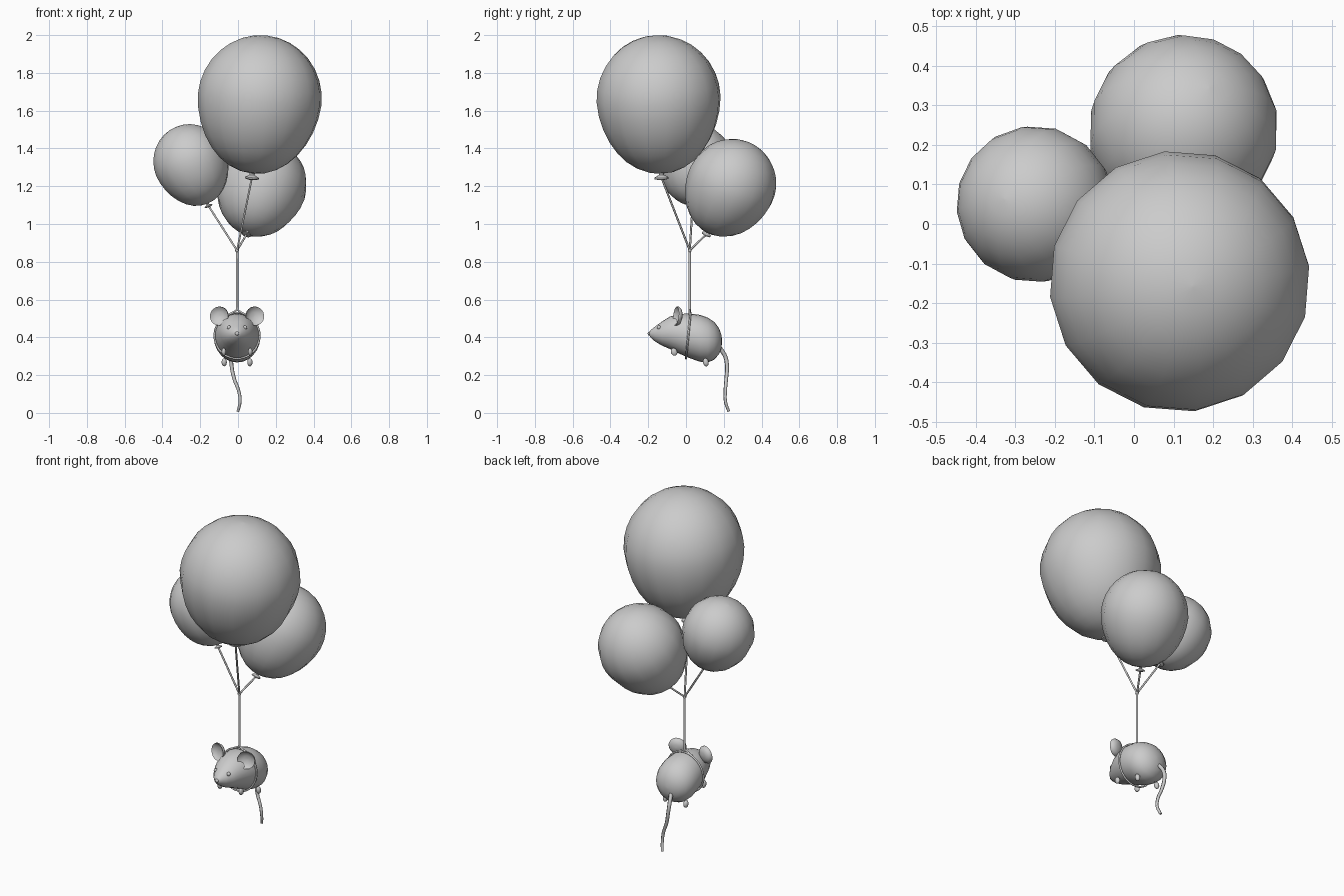
import bpy, bmesh, math
from mathutils import Vector

if "Cube" in bpy.data.objects:
    bpy.data.objects.remove(bpy.data.objects["Cube"])

grey = bpy.data.materials.new("soft grey")
grey.diffuse_color = (0.6, 0.6, 0.6, 1)
grey.use_nodes = True
grey.node_tree.nodes["Principled BSDF"].inputs["Base Color"].default_value = grey.diffuse_color


def finish(name, bm, angle=60):
    bmesh.ops.recalc_face_normals(bm, faces=bm.faces)
    me = bpy.data.meshes.new(name)
    bm.to_mesh(me)
    bm.free()
    ob = bpy.data.objects.new(name, me)
    bpy.context.collection.objects.link(ob)
    me.materials.append(grey)
    bpy.ops.object.select_all(action='DESELECT')
    ob.select_set(True)
    bpy.context.view_layer.objects.active = ob
    bpy.ops.object.shade_smooth_by_angle(angle=math.radians(angle))
    return ob


def skin(bm, rings):
    """Join rings of points into a closed skin with capped ends."""
    loops = [[bm.verts.new(p) for p in ring] for ring in rings]
    n = len(loops[0])
    for a, b in zip(loops, loops[1:]):
        for i in range(n):
            bm.faces.new((a[i], a[(i + 1) % n], b[(i + 1) % n], b[i]))
    bm.faces.new(loops[0])
    bm.faces.new(loops[-1])


def lathe(name, profile, origin, axis, segs, angle=60):
    """Spin (radius, height) pairs about an axis through origin."""
    bm = bmesh.new()
    rot = Vector((0, 0, 1)).rotation_difference(Vector(axis))
    skin(bm, [[Vector(origin) + rot @ Vector((r * math.cos(t), r * math.sin(t), h))
               for t in (2 * math.pi * (i + 0.3) / segs for i in range(segs))]
              for r, h in profile])
    return finish(name, bm, angle)


def tube(name, points, radius, tip=1.0, cyclic=False, smooth=True):
    """Round cord through points, thinning towards the tip."""
    cu = bpy.data.curves.new(name, 'CURVE')
    cu.dimensions = '3D'
    cu.bevel_depth = radius
    cu.bevel_resolution = 1
    cu.resolution_u = 6
    cu.use_fill_caps = True
    sp = cu.splines.new('BEZIER')
    sp.bezier_points.add(len(points) - 1)
    for i, (bp, p) in enumerate(zip(sp.bezier_points, points)):
        bp.co = p
        bp.handle_left_type = bp.handle_right_type = 'AUTO' if smooth else 'VECTOR'
        bp.radius = 1 + (tip - 1) * i / (len(points) - 1)
    sp.use_cyclic_u = cyclic
    ob = bpy.data.objects.new(name, cu)
    bpy.context.collection.objects.link(ob)
    cu.materials.append(grey)
    return ob


def ball(name, loc, size, rot=(0, 0, 0), segs=12):
    bpy.ops.mesh.primitive_uv_sphere_add(segments=segs, ring_count=8, radius=1,
                                         location=loc, rotation=rot)
    ob = bpy.context.object
    ob.name = name
    ob.scale = size
    ob.data.materials.append(grey)
    bpy.ops.object.shade_smooth()
    return ob


# Balloons with knots and strings, all tied at one point
tie = (-0.005, 0.02, 0.86)
balloons = {
    "large": ((0.115, -0.145, 1.66), (0.04, -0.015, 0.4), 0.331, 0.34, 0.395, 0.038),
    "left": ((-0.25, 0.05, 1.325), (-0.09, 0.015, 0.22), 0.198, 0.205, 0.235, 0.022),
    "back": ((0.125, 0.238, 1.205), (0.075, 0.123, 0.245), 0.239, 0.248, 0.285, 0.026),
}
for name, (centre, axis, r, up, down, lip) in balloons.items():
    axis = Vector(axis).normalized()
    prof = []
    for i in range(17):
        a = math.pi * (0.004 + 0.992 * i / 16)
        c = -math.cos(a)
        narrow = 1 - 0.05 * max(0, -c) * math.sin(a)
        prof.append((r * math.sin(a) * narrow, c * (up if c > 0 else down)))
    lathe(name + "_balloon", prof, centre, axis, 16)
    base = Vector(centre) - axis * down
    lathe(name + "_balloon_knot",
          [(lip * 0.4, lip * 0.3), (lip * 0.35, -lip * 0.2), (lip, -lip * 0.55),
           (lip, -lip * 0.75), (lip * 0.4, -lip * 0.9)], base, axis, 12, 40)
    tube(name + "_balloon_string", [tie, base - axis * lip * 0.6], 0.0055, smooth=False)
tube("main_string", [(-0.005, 0.02, 0.54), tie], 0.0065, smooth=False)
ball("string_tie", tie, (0.01, 0.01, 0.01), segs=8)

# Mouse body: side outline as (y, top, bottom, half width)
cx = -0.005
outline = [(-0.196, 0.424, 0.412, 0.006), (-0.185, 0.440, 0.397, 0.022),
           (-0.164, 0.457, 0.378, 0.042), (-0.127, 0.484, 0.356, 0.068),
           (-0.085, 0.510, 0.338, 0.088), (-0.032, 0.524, 0.312, 0.106),
           (0.021, 0.526, 0.289, 0.118), (0.074, 0.519, 0.271, 0.122),
           (0.116, 0.504, 0.267, 0.116), (0.150, 0.481, 0.282, 0.099),
           (0.175, 0.448, 0.311, 0.069), (0.187, 0.415, 0.342, 0.037),
           (0.191, 0.385, 0.372, 0.007)]
bm = bmesh.new()
skin(bm, [[(cx + w * math.cos(t), y, (top + bot) / 2 + (top - bot) / 2 * math.sin(t))
           for t in (2 * math.pi * i / 24 for i in range(24))]
          for y, top, bot, w in outline])
finish("mouse_body", bm, 80)

# Harness round the belly, with two cords up to the main string
loop = []
for i in range(16):
    t = 2 * math.pi * i / 16
    s = math.sin(t)
    loop.append((cx + 0.119 * math.cos(t), 0.012 + 0.012 * s, 0.409 + 0.121 * s))
tube("harness_loop", loop, 0.0055, cyclic=True)
tube("harness_cords", [(cx - 0.05, 0.02, 0.518), (cx, 0.02, 0.545),
                       (cx + 0.05, 0.02, 0.518)], 0.0055, smooth=False)

# Nose
ball("nose", (cx, -0.193, 0.42), (0.011, 0.01, 0.01))

# Mirrored features: eyes, cupped ears and feet
for side, s in (("left", -1), ("right", 1)):
    ball(side + "_eye", (cx + s * 0.043, -0.143, 0.452), (0.011, 0.011, 0.011))
    ball(side + "_front_foot", (cx + s * 0.07, -0.063, 0.323),
         (0.012, 0.017, 0.021), (0.35, 0, 0))
    ball(side + "_back_foot", (cx + s * 0.068, 0.105, 0.268),
         (0.014, 0.015, 0.022), (0.2, 0, 0))
    axis = Vector((s * 0.3, -1, 0.1))
    lathe(side + "_ear", [(0.001, 0.0), (0.022, 0.002), (0.04, 0.01), (0.05, 0.02),
                          (0.051, 0.012), (0.042, -0.002), (0.022, -0.01),
                          (0.001, -0.012)],
          (cx + s * 0.09, -0.034, 0.511), axis, 20, 80)

# Tail
tube("tail", [(-0.025, 0.175, 0.35), (-0.036, 0.207, 0.3), (-0.034, 0.217, 0.25),
              (-0.02, 0.213, 0.18), (0.004, 0.208, 0.115), (0.011, 0.209, 0.06),
              (0.0, 0.226, 0.008)], 0.012, tip=0.65)
